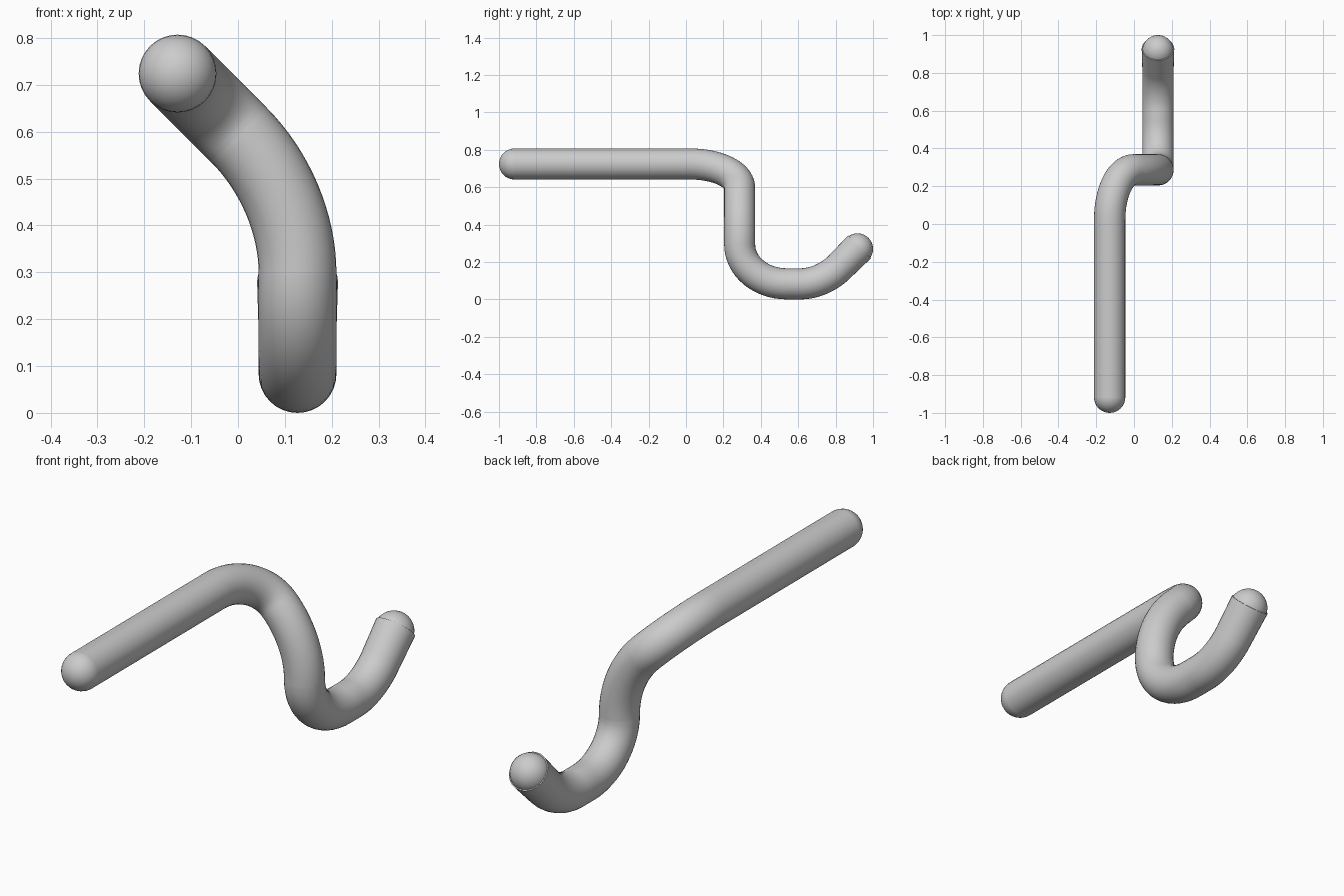
import bpy
from mathutils import Vector

if "Cube" in bpy.data.objects:
    bpy.data.objects.remove(bpy.data.objects["Cube"])

R = 0.083
XL, XR, YM, ZT, ZB = -0.129, 0.127, 0.287, 0.724, 0.083
START = Vector((XL, -0.917, ZT))
END = Vector((XR, 0.928, 0.281))

# Each bend: entry point, corner, exit point
bends = [
    ((XL, 0.02, ZT), (XL, YM, ZT), (0.0, YM, ZT - 0.129)),
    ((0.002, YM, ZT - 0.131), (XR, YM, ZT - 0.256), (XR, YM, 0.298)),
    ((XR, YM, 0.295), (XR, YM, ZB), (XR, 0.54, ZB)),
    ((XR, 0.61, ZB), (XR, 0.73, ZB), (XR, 0.82, 0.173)),
]

# Knots: position, incoming handle, outgoing handle
knots = [[START, START, START]]
for i, (a, c, b) in enumerate(bends):
    a, c, b = Vector(a), Vector(c), Vector(b)
    k = 0.62 if i in (1, 3) else 0.56
    knots.append([a, a.lerp(knots[-1][0], 0.33), a.lerp(c, k)])
    knots.append([b, b.lerp(c, k), b])
knots.append([END, END, END])
for i in range(0, len(knots) - 1, 2):
    knots[i][2] = knots[i][0].lerp(knots[i + 1][0], 0.33)
    knots[i + 1][1] = knots[i + 1][0].lerp(knots[i][0], 0.33)

# Bent rod
curve = bpy.data.curves.new("bent_rod", 'CURVE')
curve.dimensions = '3D'
curve.bevel_depth = R
curve.bevel_resolution = 14
curve.resolution_u = 16
curve.use_fill_caps = True
spline = curve.splines.new('BEZIER')
spline.bezier_points.add(len(knots) - 1)
for bp, (p, left, right) in zip(spline.bezier_points, knots):
    bp.handle_left_type = bp.handle_right_type = 'FREE'
    bp.co, bp.handle_left, bp.handle_right = p, left, right
spline.bezier_points[-1].radius = 1.04
rod = bpy.data.objects.new("bent_rod", curve)
bpy.context.collection.objects.link(rod)
bpy.ops.object.select_all(action='DESELECT')
rod.select_set(True)
bpy.context.view_layer.objects.active = rod
bpy.ops.object.convert(target='MESH')
bpy.ops.object.shade_smooth_by_angle()


# Rounded ends
def round_end(name, pos, axis):
    bpy.ops.mesh.primitive_uv_sphere_add(segments=32, ring_count=16, radius=R, location=pos)
    ob = bpy.context.object
    ob.name = name
    ob.rotation_euler = Vector(axis).to_track_quat('Z', 'Y').to_euler()
    bpy.ops.object.shade_smooth()


round_end("handle_end", START, (0, -1, 0))
round_end("hook_end", (XR, 0.917, 0.27), (0, 1, 1))
